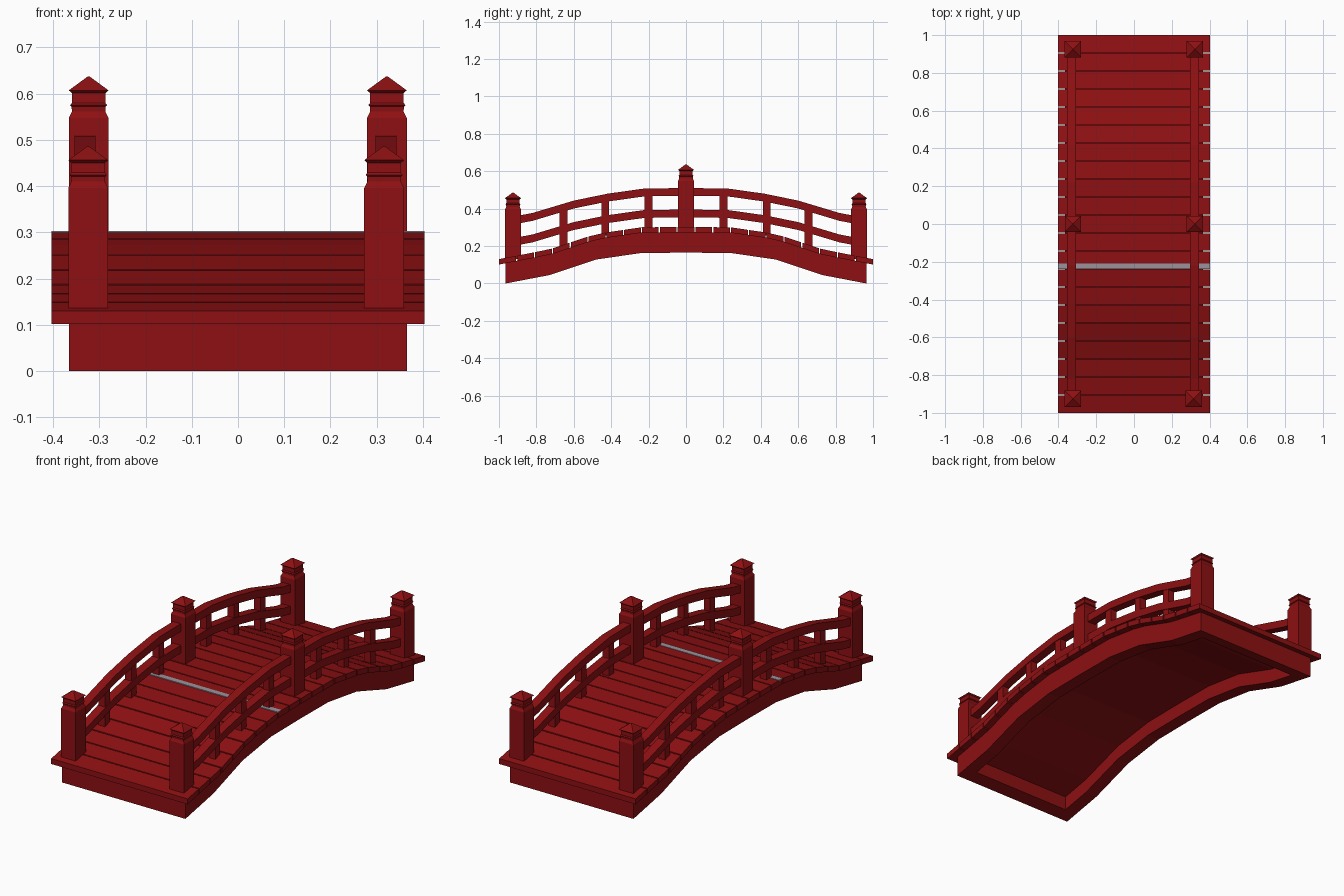
import bpy, bmesh

if "Cube" in bpy.data.objects:
    bpy.data.objects.remove(bpy.data.objects["Cube"])

def material(name, col):
    m = bpy.data.materials.new(name)
    m.diffuse_color = (*col, 1)
    m.use_nodes = True
    m.node_tree.nodes["Principled BSDF"].inputs["Base Color"].default_value = m.diffuse_color
    return m

RED = material("red paint", (0.27, 0.005, 0.006))
GREY = material("grey gap", (0.33, 0.29, 0.33))

def finish(name, bm, mat):
    bmesh.ops.recalc_face_normals(bm, faces=bm.faces)
    me = bpy.data.meshes.new(name)
    bm.to_mesh(me)
    bm.free()
    me.materials.append(mat)
    ob = bpy.data.objects.new(name, me)
    bpy.context.collection.objects.link(ob)

def loft(bm, rings):
    """Join equal-sized rings of points and cap both ends."""
    vs = [[bm.verts.new(p) for p in r] for r in rings]
    n = len(vs[0])
    for a, b in zip(vs, vs[1:]):
        for i in range(n):
            bm.faces.new((a[i], a[(i + 1) % n], b[(i + 1) % n], b[i]))
    bm.faces.new(vs[0][::-1])
    bm.faces.new(vs[-1])

def interp(curve, y):
    """Symmetric polyline height, extrapolated past its end."""
    y = abs(y)
    for (y0, z0), (y1, z1) in zip(curve, curve[1:]):
        if y <= y1:
            break
    return z0 + (z1 - z0) * (y - y0) / (y1 - y0)

def strip(bm, x0, x1, curve, lo, hi, ys):
    """Bar of rectangular section following the curve along y."""
    rings = []
    for y in ys:
        z = interp(curve, y)
        rings.append([(x0, y, z + lo), (x1, y, z + lo), (x1, y, z + hi), (x0, y, z + hi)])
    loft(bm, rings)

def both_ways(curve):
    ys = [p[0] for p in curve]
    return [-y for y in ys[::-1]] + ys[1:]

# Arch heights: underside of the bridge, and top of the handrail
ARCH = [(0, .165), (.24, .163), (.48, .128), (.73, .045), (.965, 0)]
RAIL = [(0, .51), (.22, .508), (.42, .48), (.6, .443), (.82, .377), (.9, .362)]
ays = both_ways(ARCH)

# Side beams
for s, side in ((-1, "left"), (1, "right")):
    bm = bmesh.new()
    strip(bm, s * .365, s * .295, ARCH, 0, .11, ays)
    finish(side + "_beam", bm, RED)

# End beams
for s, side in ((-1, "front"), (1, "back")):
    bm = bmesh.new()
    strip(bm, -.295, .295, ARCH, 0, .11, [s * .965, s * .895])
    finish(side + "_end_beam", bm, RED)

# Board under the planks
bm = bmesh.new()
strip(bm, -.3, .3, ARCH, .075, .11, ays)
finish("under_deck", bm, RED)

# Deck planks
N = 21
bm = bmesh.new()
for i in range(N):
    y0, y1 = -1 + 2 * i / N, -1 + 2 * (i + 1) / N
    strip(bm, -.403, .403, ARCH, .108, .137,
          [y0 + (.003 if i else 0), y1 - (.003 if i < N - 1 else 0)])
finish("deck_planks", bm, RED)

# Pale strip across the deck
bm = bmesh.new()
strip(bm, -.403, .403, ARCH, .134, .1395, [-.238, -.208])
finish("deck_strip", bm, GREY)

# Posts: stacked square rings above the shaft
def post(name, x, y, base, top):
    prof = [(.043, base), (.043, top), (.036, top + .014), (.037, top + .025),
            (.040, top + .028), (.036, top + .033), (.036, top + .054),
            (.043, top + .060), (.002, top + .090)]
    bm = bmesh.new()
    loft(bm, [[(x - h, y - h, z), (x + h, y - h, z), (x + h, y + h, z), (x - h, y + h, z)]
              for h, z in prof])
    finish(name, bm, RED)

for side, xs, xr in (("left", (-.324, -.323, -.324), -.331), ("right", (.316, .322, .322), .320)):
    post("front_%s_post" % side, xs[0], -.925, .13, .396)
    post("middle_%s_post" % side, xs[1], 0, .27, .547)
    post("back_%s_post" % side, xs[2], .925, .13, .396)
    # Handrail and lower rail
    for name, drop in (("handrail", 0), ("lower_rail", -.115)):
        bm = bmesh.new()
        strip(bm, xr - .023, xr + .023, RAIL, drop - .042, drop, both_ways(RAIL))
        finish("%s_%s" % (side, name), bm, RED)
    # Balusters
    bm = bmesh.new()
    for yc in (.2, .432, .655):
        for y in (yc, -yc):
            rings = []
            for yy in (y - .021, y + .021):
                lo, hi = interp(ARCH, yy) + .12, interp(RAIL, yy) - .02
                rings.append([(xr - .019, yy, lo), (xr + .019, yy, lo),
                              (xr + .019, yy, hi), (xr - .019, yy, hi)])
            loft(bm, rings)
    finish(side + "_balusters", bm, RED)
